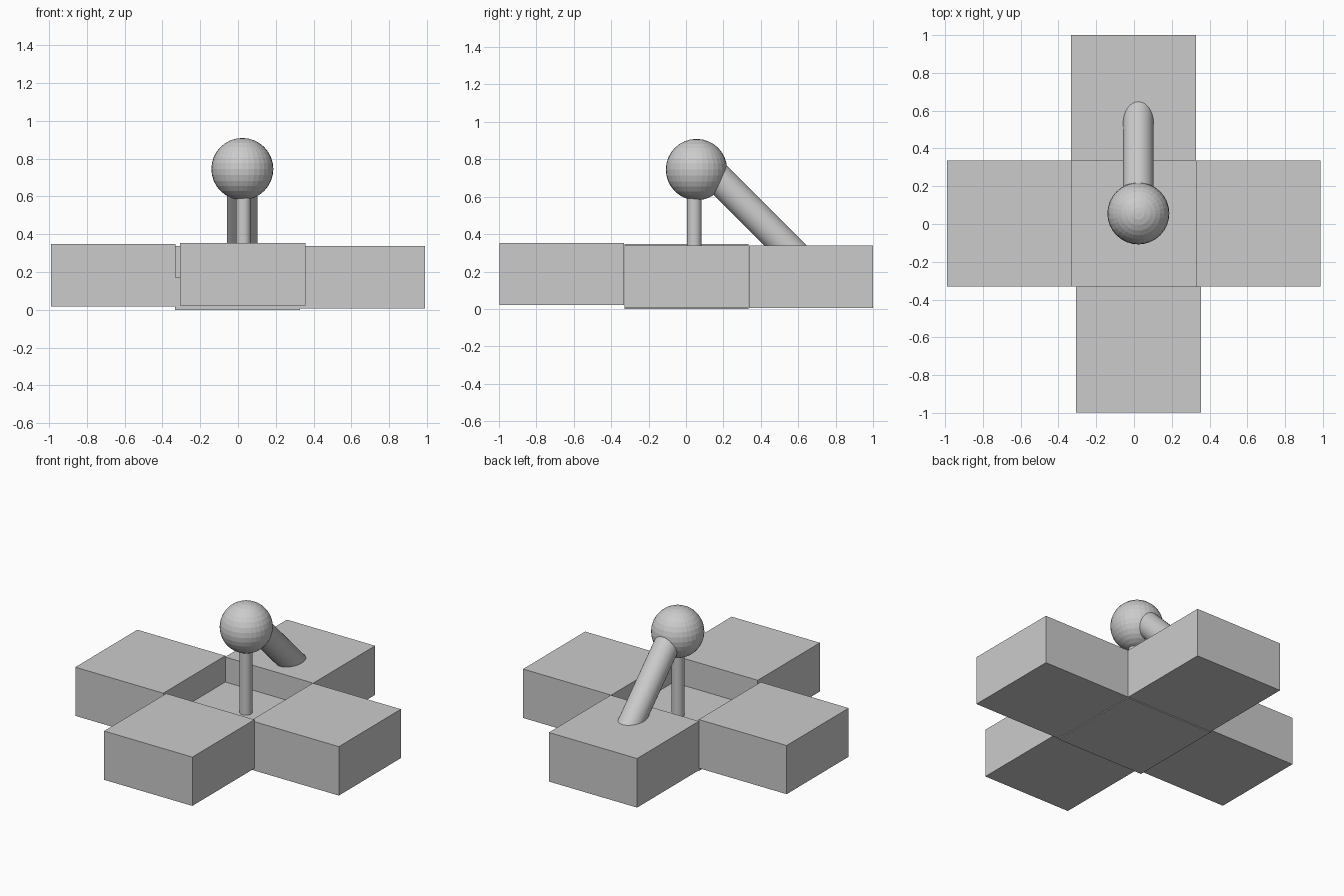
import bpy
from mathutils import Vector

if "Cube" in bpy.data.objects:
    bpy.data.objects.remove(bpy.data.objects["Cube"])


def block(name, x, y, z):
    """Box spanning the given (min, max) ranges."""
    bpy.ops.mesh.primitive_cube_add(size=1, location=[(r[0] + r[1]) / 2 for r in (x, y, z)])
    ob = bpy.context.object
    ob.name = name
    ob.scale = [r[1] - r[0] for r in (x, y, z)]
    bpy.ops.object.transform_apply(location=False, rotation=False, scale=True)


def rod(name, a, b, radius):
    """Smooth cylinder between two points."""
    a, b = Vector(a), Vector(b)
    bpy.ops.mesh.primitive_cylinder_add(vertices=32, radius=radius, depth=(b - a).length,
                                        location=(a + b) / 2)
    ob = bpy.context.object
    ob.name = name
    ob.rotation_euler = (b - a).to_track_quat('Z', 'Y').to_euler()
    bpy.ops.object.shade_smooth_by_angle()


# Cross of four blocks around a lower centre
block("left_block", (-0.99, -0.33), (-0.33, 0.335), (0.018, 0.348))
block("right_block", (0.327, 0.988), (-0.33, 0.335), (0.006, 0.338))
block("front_block", (-0.306, 0.356), (-0.998, -0.332), (0.022, 0.353))
block("back_block", (-0.333, 0.329), (0.337, 1.0), (0.005, 0.338))
block("centre_floor", (-0.333, 0.329), (-0.33, 0.335), (0.0, 0.17))

# Post, slanted brace and ball
rod("post", (0.029, 0.044, 0.1), (0.029, 0.044, 0.70), 0.039)
rod("brace", (0.023, 0.70, 0.171), (0.023, 0.11, 0.761), 0.081)
bpy.ops.mesh.primitive_uv_sphere_add(segments=32, ring_count=16, radius=0.164,
                                     location=(0.023, 0.056, 0.745))
bpy.context.object.name = "ball"
